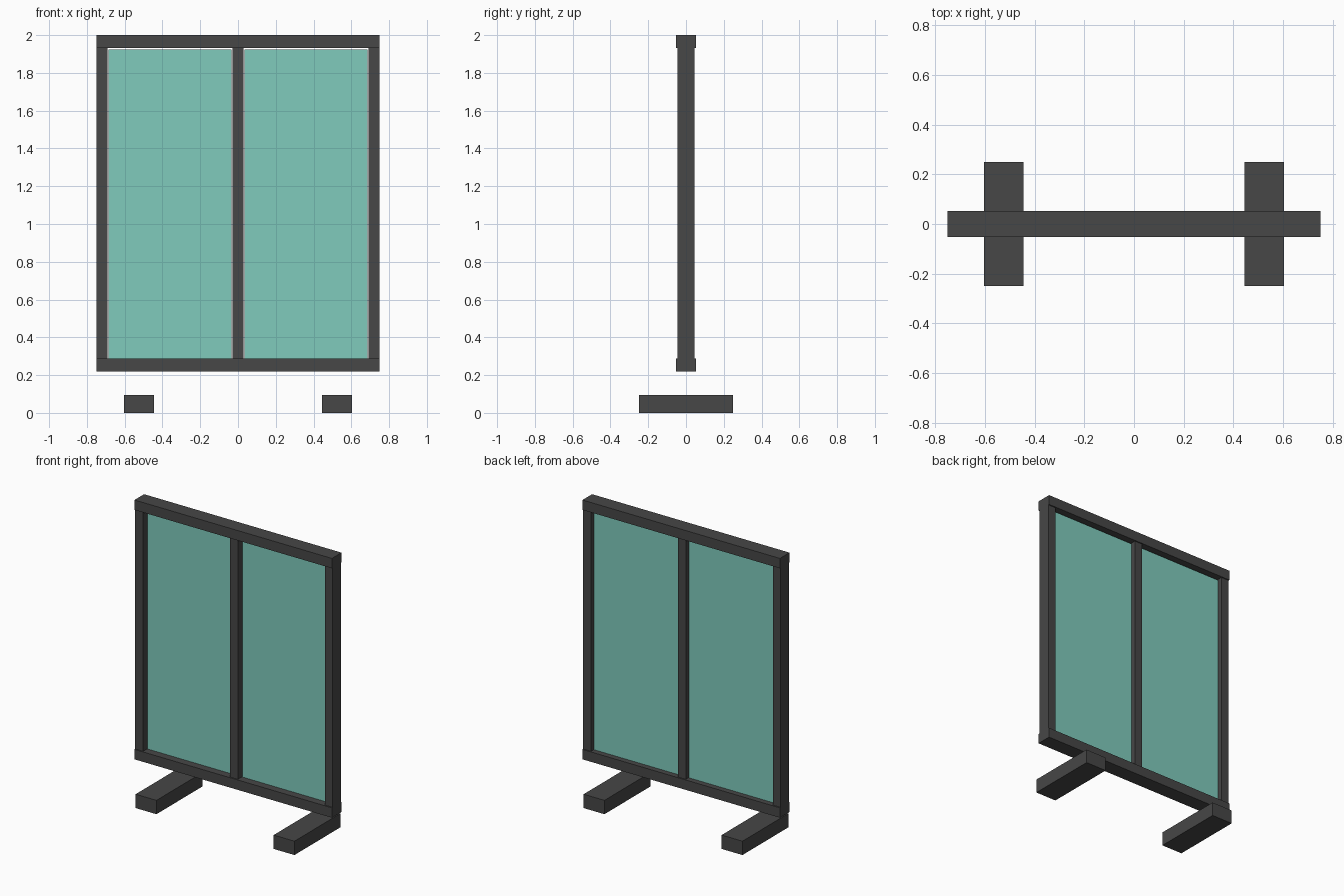
import bpy
import bmesh
from mathutils import Vector

if "Cube" in bpy.data.objects:
    bpy.data.objects.remove(bpy.data.objects["Cube"])


def material(name, color):
    m = bpy.data.materials.new(name)
    m.diffuse_color = (*color, 1.0)
    m.use_nodes = True
    m.node_tree.nodes["Principled BSDF"].inputs["Base Color"].default_value = m.diffuse_color
    return m


frame_grey = material("dark grey frame", (0.063, 0.063, 0.063))
glass_green = material("sea green glass", (0.215, 0.60, 0.505))


def box(name, x, y, z, mat):
    """Box from (min, max) ranges on each axis."""
    bm = bmesh.new()
    bmesh.ops.create_cube(bm, size=1.0)
    for v in bm.verts:
        v.co = Vector([(r[0] + r[1]) / 2 + c * (r[1] - r[0])
                       for r, c in zip((x, y, z), v.co)])
    mesh = bpy.data.meshes.new(name)
    bm.to_mesh(mesh)
    bm.free()
    mesh.materials.append(mat)
    obj = bpy.data.objects.new(name, mesh)
    bpy.context.collection.objects.link(obj)
    return obj


RAIL_Y = (-0.052, 0.052)
POST_Y = (-0.044, 0.044)
POST_Z = (0.288, 1.932)

# Horizontal rails
box("top_rail", (-0.75, 0.75), RAIL_Y, (1.932, 2.0), frame_grey)
box("bottom_rail", (-0.75, 0.75), RAIL_Y, (0.22, 0.288), frame_grey)

# Centre post
box("centre_post", (-0.03, 0.03), POST_Y, POST_Z, frame_grey)

# Outer posts, glass panes and feet on both sides
for side, s in (("left", -1), ("right", 1)):
    def span(a, b):
        return tuple(sorted((s * a, s * b)))

    box(side + "_post", span(0.69, 0.75), POST_Y, POST_Z, frame_grey)
    box(side + "_glass_pane", span(0.034, 0.686), (-0.002, 0.016),
        (0.289, 1.923), glass_green)
    box(side + "_foot", span(0.445, 0.603), (-0.249, 0.249),
        (0.0, 0.095), frame_grey)
